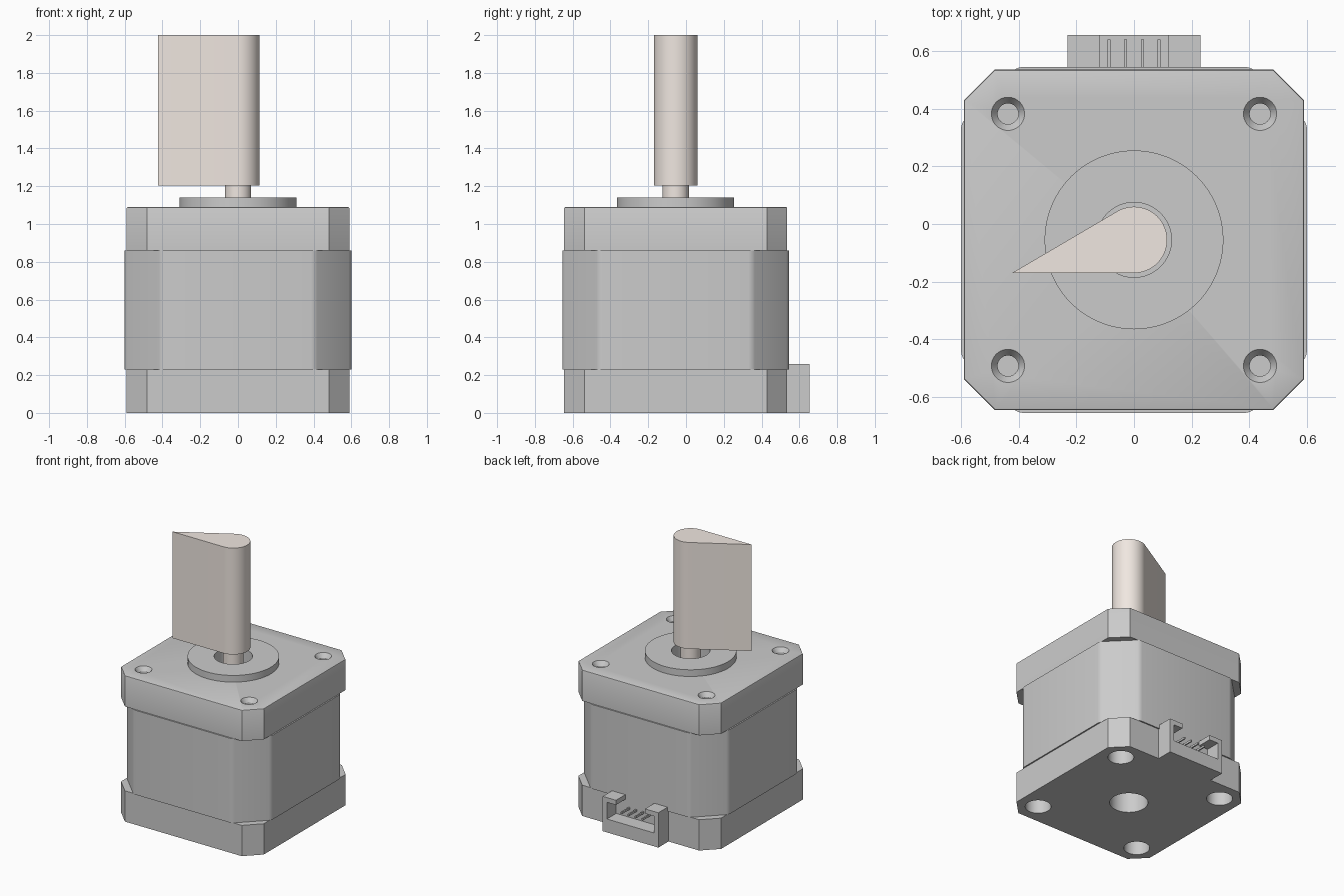
import bpy, bmesh
from math import pi, cos, sin, acos, atan2, hypot

if "Cube" in bpy.data.objects:
    bpy.data.objects.remove(bpy.data.objects["Cube"])

CY = -0.055  # motor axis in y


def prism(name, pts, z0, z1):
    bm = bmesh.new()
    low = [bm.verts.new((x, y, z0)) for x, y in pts]
    top = [bm.verts.new((x, y, z1)) for x, y in pts]
    n = len(pts)
    bm.faces.new(low[::-1])
    bm.faces.new(top)
    for i in range(n):
        j = (i + 1) % n
        bm.faces.new((low[i], low[j], top[j], top[i]))
    mesh = bpy.data.meshes.new(name)
    bm.to_mesh(mesh)
    bm.free()
    ob = bpy.data.objects.new(name, mesh)
    bpy.context.collection.objects.link(ob)
    return ob


def circle(r, x=0, y=CY, n=64):
    return [(x + r * cos(2 * pi * i / n), y + r * sin(2 * pi * i / n)) for i in range(n)]


def chamfered(h, c):
    quarter = [(h, -c), (h, c), (c, h), (-c, h)]
    pts = quarter + [(-x, -y) for x, y in quarter]
    return [(x, y + CY) for x, y in list(dict.fromkeys(pts))]


def box(name, x0, x1, y0, y1, z0, z1):
    return prism(name, [(x0, y0), (x1, y0), (x1, y1), (x0, y1)], z0, z1)


def cone(name, x, y, r0, r1, z0, z1):
    ob = prism(name, circle(r0, x, y, 40), z0, z1)
    for v in ob.data.vertices:
        if v.co.z > (z0 + z1) / 2:
            v.co.x = x + (v.co.x - x) * r1 / r0
            v.co.y = y + (v.co.y - y) * r1 / r0
    return ob


def activate(ob):
    bpy.ops.object.select_all(action='DESELECT')
    ob.select_set(True)
    bpy.context.view_layer.objects.active = ob


def cut(ob, cutters):
    for c in cutters:
        activate(ob)
        m = ob.modifiers.new("cut", 'BOOLEAN')
        m.operation = 'DIFFERENCE'
        m.solver = 'EXACT'
        m.object = c
        bpy.ops.object.modifier_apply(modifier=m.name)
        bpy.data.objects.remove(c)


def bevel(ob, width, segments, pick):
    bm = bmesh.new()
    bm.from_mesh(ob.data)
    edges = [e for e in bm.edges if pick(e.verts[0].co, e.verts[1].co)]
    bmesh.ops.bevel(bm, geom=edges, offset=width, segments=segments, profile=0.5, affect='EDGES')
    bm.to_mesh(ob.data)
    bm.free()


def smooth(ob):
    activate(ob)
    bpy.ops.object.shade_smooth_by_angle(angle=0.6)


corners = [(sx * 0.437, CY + sy * 0.437) for sx in (-1, 1) for sy in (-1, 1)]

# laminated middle body with softened corners
body = prism("motor_body", chamfered(0.60, 0.405), 0.23, 0.86)
bevel(body, 0.02, 3, lambda a, b: abs(a.z - b.z) > 0.1)

# bottom cap with screw recesses and bearing hole
base = prism("bottom_cap", chamfered(0.59, 0.483), 0, 0.23)
cut(base, [prism("cutter", circle(0.088, x, y, 40), -0.1, 0.19) for x, y in corners])
cut(base, [prism("cutter", circle(0.13), -0.1, 0.2)])

# top cap with softened rim, countersunk screw holes and shaft hole
cap = prism("top_cap", chamfered(0.59, 0.483), 0.86, 1.09)
bevel(cap, 0.007, 2, lambda a, b: min(a.z, b.z) > 1.08)
for x, y in corners:
    cut(cap, [prism("cutter", circle(0.036, x, y, 40), 0.95, 1.2),
              cone("cutter", x, y, 0.034, 0.07, 1.056, 1.108)])
cut(cap, [prism("cutter", circle(0.13), 0.93, 1.2)])

# raised pilot ring
ring = prism("pilot_ring", circle(0.31, n=96), 1.085, 1.14)
cut(ring, [prism("cutter", circle(0.13), 1.0, 1.3)])

# shaft
shaft = prism("shaft", circle(0.07, n=48), 0.92, 1.22)

# teardrop pointer: arc closed by two tangents meeting at the tip
R, tx, ty = 0.115, -0.423, -0.115
phi, half = atan2(ty, tx), acos(R / hypot(tx, ty))
a0, a1 = phi + half, phi - half + 2 * pi
arc = [a0 + (a1 - a0) * i / 48 for i in range(49)]
pointer = prism("pointer", [(R * cos(a), CY + R * sin(a)) for a in arc] + [(tx, CY + ty)], 1.205, 2.0)

# socket: open at the back and in the middle of the top
socket = box("connector_socket", -0.23, 0.23, 0.50, 0.655, 0, 0.26)
cut(socket, [box("cutter", -0.195, 0.195, 0.545, 0.8, 0.10, 0.225),
             box("cutter", -0.12, 0.12, 0.545, 0.8, 0.15, 0.4)])

# connector pins
for i in range(4):
    x = -0.087 + i * 0.058
    box(f"pin_{i + 1}", x - 0.005, x + 0.005, 0.53, 0.64, 0.16, 0.175)

for ob in (body, base, cap, ring, shaft, pointer):
    smooth(ob)

cream = bpy.data.materials.new("cream")
cream.diffuse_color = (0.87, 0.80, 0.75, 1)
cream.use_nodes = True
cream.node_tree.nodes["Principled BSDF"].inputs["Base Color"].default_value = cream.diffuse_color
for ob in (shaft, pointer):
    ob.data.materials.append(cream)
